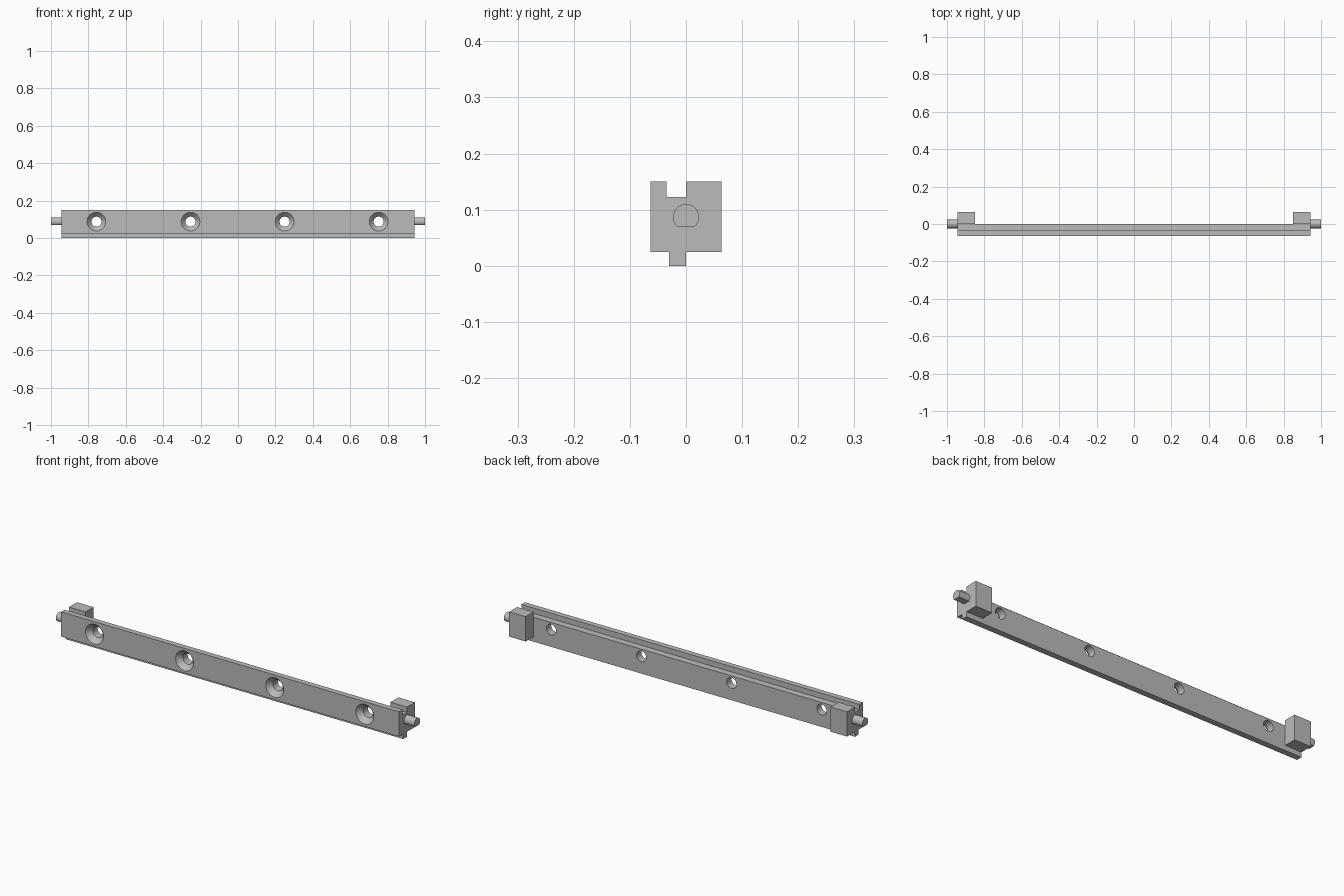
import bpy, bmesh
from math import radians, sin, cos, tau, pi, asin

default = bpy.data.objects.get("Cube")
if default:
    bpy.data.objects.remove(default, do_unlink=True)

GREY = 0.5
metal = bpy.data.materials.new("plain grey metal")
metal.use_nodes = True
metal.diffuse_color = (GREY, GREY, GREY, 1)
metal.node_tree.nodes["Principled BSDF"].inputs["Base Color"].default_value = (GREY, GREY, GREY, 1)

HALF = 0.943      # half length of the rail
DEPTH = 0.063     # rail and block thickness
TOP = 0.15
SHOULDER = 0.025  # underside beside the tongue
AXIS_Z = 0.087    # height of pins and holes


def loft(name, rings):
    """Join equal-length rings of points into a closed solid."""
    bm = bmesh.new()
    loops = [[bm.verts.new(p) for p in ring] for ring in rings]
    n = len(loops[0])
    for a, b in zip(loops, loops[1:]):
        for i in range(n):
            j = (i + 1) % n
            bm.faces.new((a[i], a[j], b[j], b[i]))
    bm.faces.new(loops[0])
    bm.faces.new(loops[-1])
    bmesh.ops.recalc_face_normals(bm, faces=bm.faces)
    mesh = bpy.data.meshes.new(name)
    bm.to_mesh(mesh)
    bm.free()
    mesh.materials.append(metal)
    obj = bpy.data.objects.new(name, mesh)
    bpy.context.collection.objects.link(obj)
    return obj


def extrude_x(name, profile, x0, x1):
    return loft(name, [[(x, y, z) for y, z in profile] for x in (x0, x1)])


def select_only(obj):
    bpy.ops.object.select_all(action='DESELECT')
    obj.select_set(True)
    bpy.context.view_layer.objects.active = obj


def smooth(obj):
    select_only(obj)
    bpy.ops.object.shade_smooth_by_angle(angle=radians(30))


# Rail with a rebate along the top and a tongue underneath
rail = extrude_x("rail", [
    (-DEPTH, SHOULDER), (-0.03, SHOULDER), (-0.03, 0), (0, 0),
    (0, 0.123), (-0.035, 0.123), (-0.035, TOP), (-DEPTH, TOP)], -HALF, HALF)

# Countersunk screw holes
BORE, RIM, SINK = 0.027, 0.05, 0.025
slope = (RIM - BORE) / SINK
for i in range(4):
    x = -0.757 + i * 0.503
    stations = [(-DEPTH - 0.01, RIM + 0.01 * slope), (-DEPTH + SINK, BORE), (0.02, BORE)]
    cutter = loft("hole_cutter", [
        [(x + r * cos(tau * k / 48), y, AXIS_Z + r * sin(tau * k / 48)) for k in range(48)]
        for y, r in stations])
    cutter.hide_render = True
    cut = rail.modifiers.new("screw_hole", 'BOOLEAN')
    cut.operation, cut.solver, cut.object = 'DIFFERENCE', 'EXACT', cutter
    select_only(rail)
    bpy.ops.object.modifier_apply(modifier=cut.name)
    bpy.data.objects.remove(cutter, do_unlink=True)
smooth(rail)

# End blocks and pins with a flat underside
PIN_R = 0.023
start = -asin(0.017 / PIN_R)
sweep = pi - 2 * start
pin_profile = [(PIN_R * cos(start + sweep * k / 32), AXIS_Z + PIN_R * sin(start + sweep * k / 32))
               for k in range(33)]
block_profile = [(0, SHOULDER), (DEPTH, SHOULDER), (DEPTH, TOP), (0, TOP)]
for side, s in (("left", 1), ("right", -1)):
    extrude_x(side + "_end_block", block_profile, s * 0.851, s * HALF)
    smooth(extrude_x(side + "_pin", pin_profile, s * (HALF - 0.01), s))
